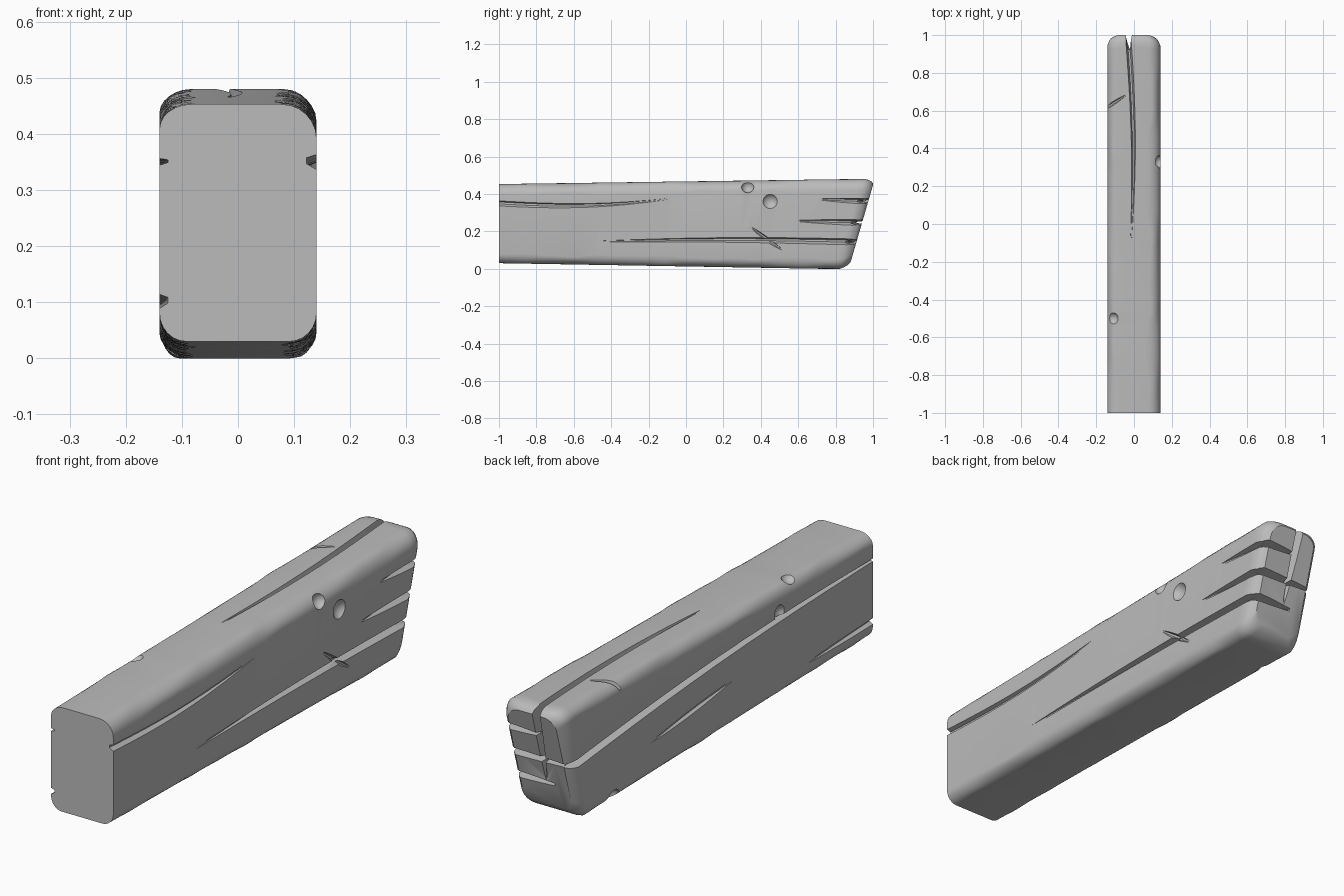
import bpy, bmesh, math
from mathutils import Vector

if "Cube" in bpy.data.objects:
    bpy.data.objects.remove(bpy.data.objects["Cube"])

grey = bpy.data.materials.new("weathered grey")
grey.use_nodes = True
colour = (0.5, 0.5, 0.5, 1)
grey.diffuse_color = colour
grey.node_tree.nodes["Principled BSDF"].inputs["Base Color"].default_value = colour

HALF = 0.14
RINGS = 64
ARC = 6
STEPS = 12
OUT = 0.03
ACROSS = Vector((1, 0, 0))
ALONG = Vector((0, 1, 0))
UP = Vector((0, 0, 1))
cutters = []


def finish(name, bm):
    bmesh.ops.recalc_face_normals(bm, faces=bm.faces)
    mesh = bpy.data.meshes.new(name)
    bm.to_mesh(mesh)
    bm.free()
    mesh.materials.append(grey)
    obj = bpy.data.objects.new(name, mesh)
    bpy.context.collection.objects.link(obj)
    return obj


def loft(name, rings):
    """Closed skin over a row of equal rings."""
    bm = bmesh.new()
    rows = [[bm.verts.new(point) for point in ring] for ring in rings]
    count = len(rows[0])
    for near, far in zip(rows, rows[1:]):
        for i in range(count):
            j = (i + 1) % count
            bm.faces.new((near[i], near[j], far[j], far[i]))
    bm.faces.new(rows[0])
    bm.faces.new(rows[-1])
    return finish(name, bm)


def beam_ring(t, inset=0.0):
    """Rounded section; worn corners wander along the beam, the back end leans."""
    y = 2 * t - 1
    bottom = 0.03 * max(0, 1 - t / 0.92) + inset
    top = 0.453 + 0.027 * min(1, t / 0.95) - inset * 0.7
    half = HALF - inset * 0.8
    ring = []
    corners = ((1, 1), (-1, 1), (-1, -1), (1, -1))
    for k, (sx, sz) in enumerate(corners):
        radius = 0.062 if k == 0 else 0.05
        phase = 2 * k
        wear = math.sin(7 * y + phase) + 0.6 * math.sin(17 * y + 2 * phase) + 0.4 * math.sin(31 * y)
        rx = radius * (1 + 0.16 * wear)
        rz = radius * (1 - 0.12 * wear)
        cx = sx * (half - rx)
        cz = top - rz if sz > 0 else bottom + rz
        for i in range(ARC + 1):
            angle = math.pi / 2 * (k + i / ARC)
            z = cz + rz * math.sin(angle)
            length = 1.87 + 0.29 * z
            ring.append((cx + rx * math.cos(angle), t * length - 1, z))
    return ring


def crack(start, end, normal, side, depth, sag=0.0, tip=-0.006, spindle=False, low=1.0):
    """V-shaped cutter, deep at its start (or its middle) and fading to its tip."""
    start, end = Vector(start), Vector(end)
    rings = []
    for i in range(STEPS + 1):
        t = i / STEPS
        swell = math.sin(math.pi * t)
        strength = swell if spindle else 1 - t * t
        point = start.lerp(end, t) + side * sag * swell
        floor = point - normal * (tip + (depth - tip) * strength)
        rim = point + normal * OUT
        width = 0.009 + 0.012 * strength
        rings.append((floor + side * width * 0.25, rim + side * width,
                      rim - side * width * low, floor - side * width * 0.25))
    cutters.append(loft("crack_cutter", rings))


def side_crack(sign, start, end, depth, **shape):
    """Crack on a broad face, its ends given as y and z."""
    x = sign * HALF
    crack((x, *start), (x, *end), ACROSS * sign, UP, depth, low=1.6, **shape)


def dent(x, y, z, radius):
    bm = bmesh.new()
    bmesh.ops.create_icosphere(bm, subdivisions=3, radius=radius)
    bmesh.ops.translate(bm, verts=bm.verts, vec=(x, y, z))
    cutters.append(finish("dent_cutter", bm))


# Beam body with a softened back end
sections = [beam_ring(0.975 * i / RINGS) for i in range(RINGS + 1)]
sections += [beam_ring(0.985, 0.008), beam_ring(0.994, 0.02), beam_ring(1, 0.038)]
beam = loft("timber_beam", sections)

# Left face: long cracks, split ends and a diagonal nick
side_crack(1, (-1.05, 0.355), (0.06, 0.392), 0.018, sag=-0.032)
side_crack(1, (1.04, 0.143), (-0.62, 0.142), 0.03, sag=0.014)
side_crack(1, (1.05, 0.248), (0.55, 0.257), 0.035)
side_crack(1, (1.05, 0.362), (0.68, 0.372), 0.03)
side_crack(1, (0.33, 0.235), (0.53, 0.09), 0.018, spindle=True)

# Right face: full-length crack and two short ones
side_crack(-1, (1.05, 0.235), (-1.05, 0.352), 0.034, sag=0.03, tip=0.014)
side_crack(-1, (-1.05, 0.105), (-0.5, 0.09), 0.015)
side_crack(-1, (-0.18, 0.215), (0.5, 0.145), 0.011, spindle=True)

# Top: wandering centre crack and a side branch
crack((-0.035, 1.05, 0.48), (-0.02, -0.18, 0.465), UP, ACROSS, 0.035, sag=0.024)
crack((-0.17, 0.6, 0.465), (-0.03, 0.69, 0.478), UP, ALONG, 0.03)

# Back end: upright split, and splits running in from the left face
crack((-0.03, 1.01, 0.52), (-0.015, 0.91, 0.15), ALONG, ACROSS, 0.07)
for z, inner in ((0.362, -0.02), (0.248, -0.13), (0.143, -0.05)):
    y = 0.87 + 0.29 * z
    crack((0.17, y, z), (inner, y, z), ALONG, UP, 0.06, tip=0.025)

# Dents and chips
dent(0.165, 0.45, 0.36, 0.046)
dent(0.14, 0.33, 0.44, 0.034)
dent(-0.158, -0.4, 0.365, 0.036)
dent(-0.115, -0.5, 0.472, 0.034)
dent(-0.135, 0.66, 0.015, 0.036)

# Carve everything out of the beam
for cutter in cutters:
    carve = beam.modifiers.new("carve", "BOOLEAN")
    carve.operation = "DIFFERENCE"
    carve.solver = "EXACT"
    carve.object = cutter
graph = bpy.context.evaluated_depsgraph_get()
carved = bpy.data.meshes.new_from_object(beam.evaluated_get(graph))
beam.modifiers.clear()
beam.data = carved
for cutter in cutters:
    bpy.data.objects.remove(cutter)

# Smooth faces, sharp crack edges
bpy.ops.object.select_all(action="DESELECT")
beam.select_set(True)
bpy.context.view_layer.objects.active = beam
bpy.ops.object.shade_smooth_by_angle(angle=math.radians(32))
